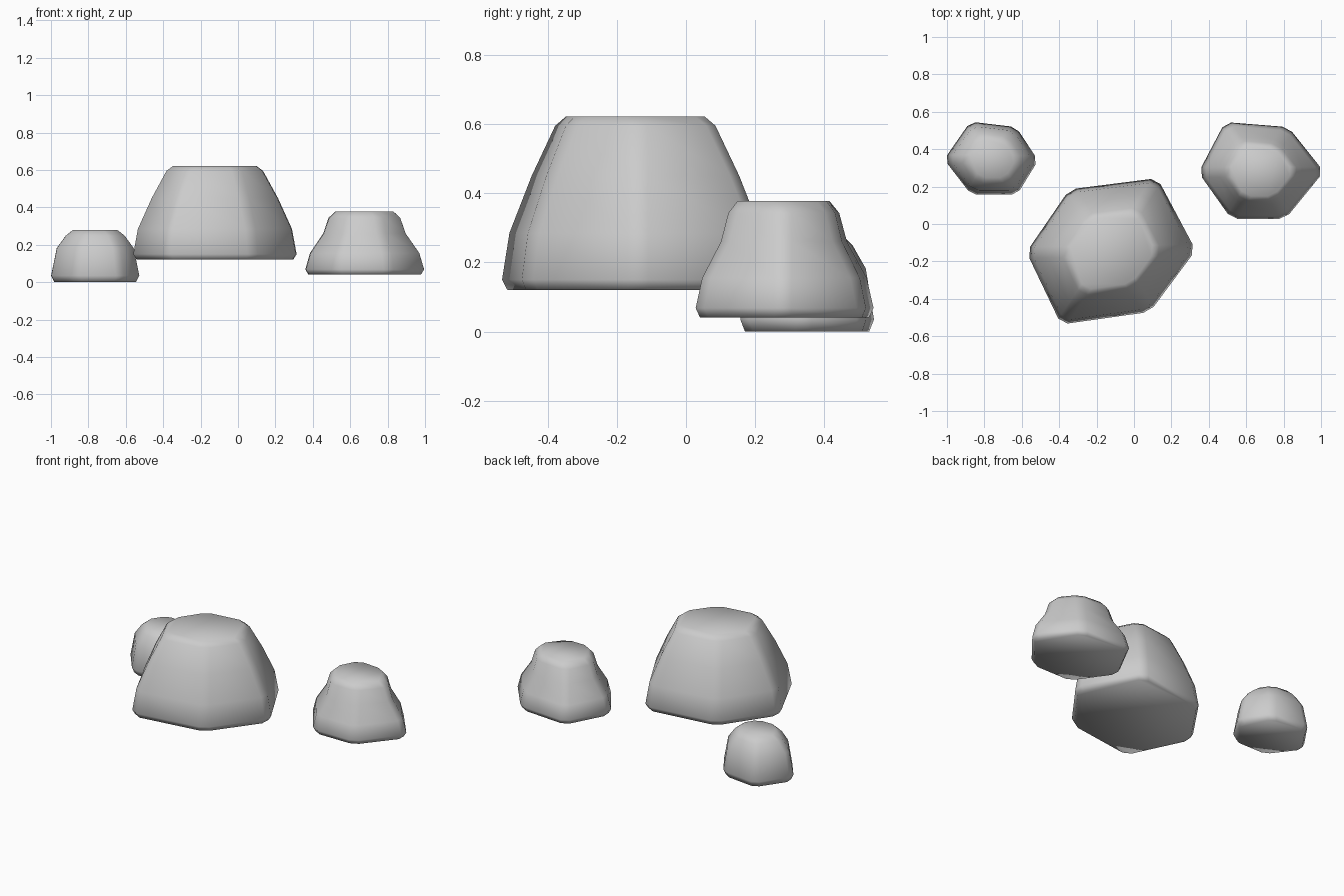
import bpy
import bmesh
from mathutils import Vector

if "Cube" in bpy.data.objects:
    bpy.data.objects.remove(bpy.data.objects["Cube"])


def chamfered(corners, cut):
    """Replace every corner by two points, a short way along its edges."""
    pts = []
    n = len(corners)
    for i, p in enumerate(corners):
        for q in (corners[i - 1], corners[(i + 1) % n]):
            pts.append(p + (q - p).normalized() * cut)
    return pts


def rock(name, centre, corners, profile, cut):
    """Loft a six-sided outline through (height, scale) levels."""
    c = Vector(centre)
    bm = bmesh.new()
    rings = []
    for z, s in profile:
        outline = [c + (Vector(p) - c) * s for p in corners]
        rings.append([bm.verts.new((p.x, p.y, z))
                      for p in chamfered(outline, cut)])
    n = len(rings[0])
    for low, high in zip(rings, rings[1:]):
        for i in range(n):
            j = (i + 1) % n
            bm.faces.new((low[i], low[j], high[j], high[i]))
    bm.faces.new(rings[0])
    bm.faces.new(rings[-1])
    bmesh.ops.recalc_face_normals(bm, faces=bm.faces)
    for f in bm.faces:
        f.smooth = True
    mesh = bpy.data.meshes.new(name)
    bm.to_mesh(mesh)
    bm.free()
    obj = bpy.data.objects.new(name, mesh)
    bpy.context.collection.objects.link(obj)


# Large boulder in the middle
rock("large_rock", (-0.125, -0.148),
     [(-0.575, -0.15), (-0.345, 0.185), (0.125, 0.245),
      (0.33, -0.14), (0.085, -0.47), (-0.39, -0.537)],
     [(0.12, 0.96), (0.15, 1), (0.285, 0.945), (0.45, 0.78),
      (0.595, 0.605), (0.622, 0.525)], 0.035)

# Medium rock on the right
rock("medium_rock", (0.675, 0.28),
     [(0.345, 0.275), (0.487, 0.545), (0.825, 0.518),
      (1.015, 0.28), (0.81, 0.028), (0.52, 0.028)],
     [(0.04, 0.95), (0.068, 1), (0.155, 0.925), (0.26, 0.71),
      (0.343, 0.625), (0.377, 0.52)], 0.032)

# Small rock at the back left
rock("small_rock", (-0.765, 0.35),
     [(-1.015, 0.345), (-0.875, 0.547), (-0.63, 0.518),
      (-0.513, 0.34), (-0.625, 0.157), (-0.87, 0.157)],
     [(0.0, 0.93), (0.035, 1), (0.182, 0.88), (0.248, 0.69),
      (0.28, 0.53)], 0.028)
